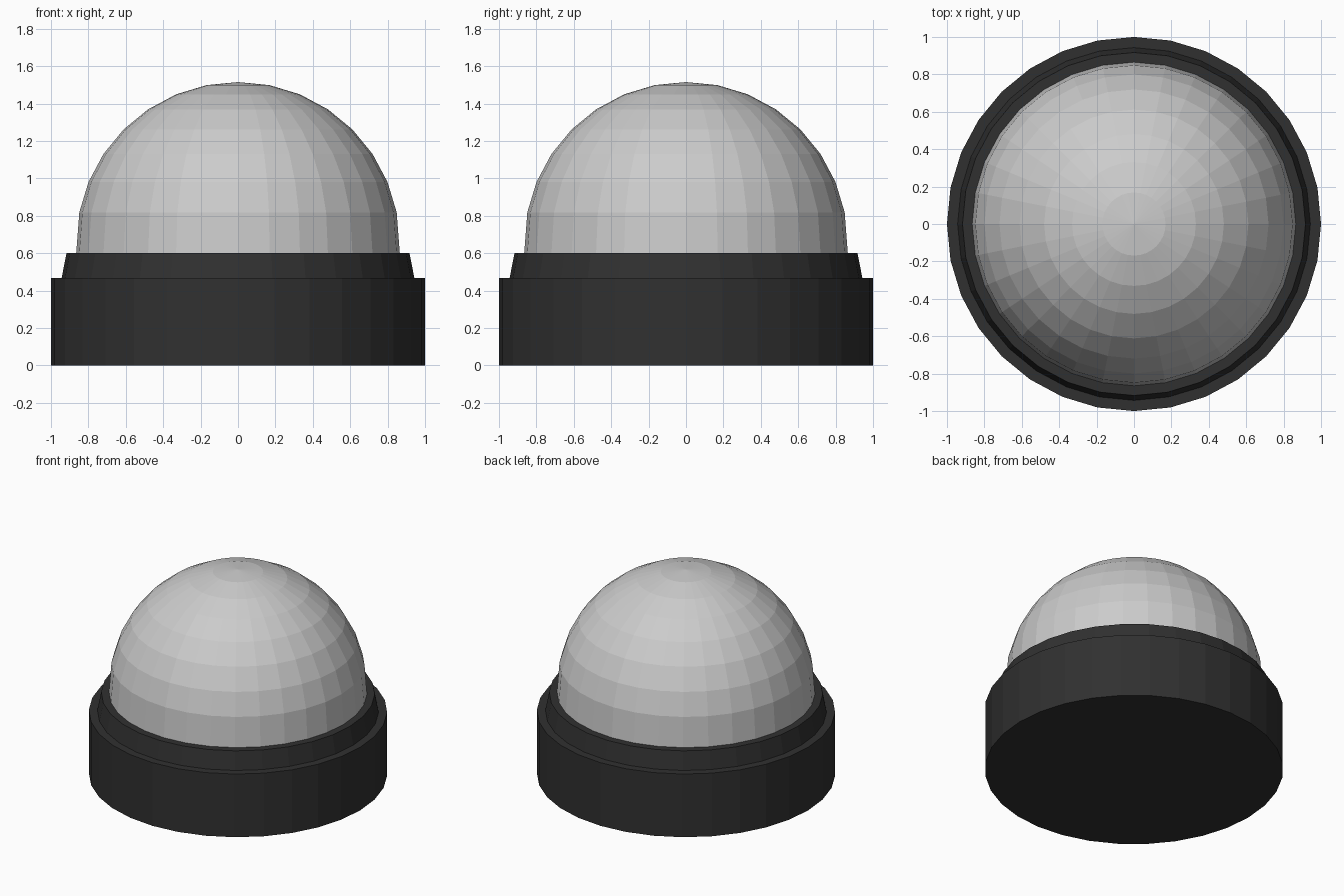
import bpy, bmesh
from math import sin, cos, radians, tau

if "Cube" in bpy.data.objects:
    bpy.data.objects.remove(bpy.data.objects["Cube"])

SIDES = 32


def lathe(name, profile, material=None):
    """Revolve (radius, z) points listed bottom to top; radius 0 closes at a pole."""
    bm = bmesh.new()
    rings = []
    for r, z in profile:
        count = SIDES if r > 0 else 1
        rings.append([bm.verts.new((r * cos(tau * i / SIDES), r * sin(tau * i / SIDES), z))
                      for i in range(count)])
    for low, high in zip(rings, rings[1:]):
        for i in range(SIDES):
            j = (i + 1) % SIDES
            if len(high) == 1:
                bm.faces.new((low[i], low[j], high[0]))
            else:
                bm.faces.new((low[i], low[j], high[j], high[i]))
    # flat caps on open ends
    bm.faces.new(rings[0][::-1])
    if len(rings[-1]) > 1:
        bm.faces.new(rings[-1])
    mesh = bpy.data.meshes.new(name)
    bm.to_mesh(mesh)
    bm.free()
    obj = bpy.data.objects.new(name, mesh)
    bpy.context.collection.objects.link(obj)
    if material:
        mesh.materials.append(material)
    return obj


black = bpy.data.materials.new("black_plastic")
black.diffuse_color = (0.03, 0.03, 0.03, 1)
black.use_nodes = True
black.node_tree.nodes["Principled BSDF"].inputs["Base Color"].default_value = black.diffuse_color

# Stepped base: wide drum with a tapered collar on top
lathe("base", [(1, 0), (1, 0.467), (0.943, 0.467), (0.917, 0.6)], black)

# Faceted dome, its lowest ring seated on the collar
R, CENTRE = 0.865, 0.65
dome = [(R, 0.6)]
for k in range(1, 8):
    a = radians(11.25 * k)
    dome.append((R * cos(a), CENTRE + R * sin(a)))
dome.append((0, CENTRE + R))
lathe("dome", dome)
